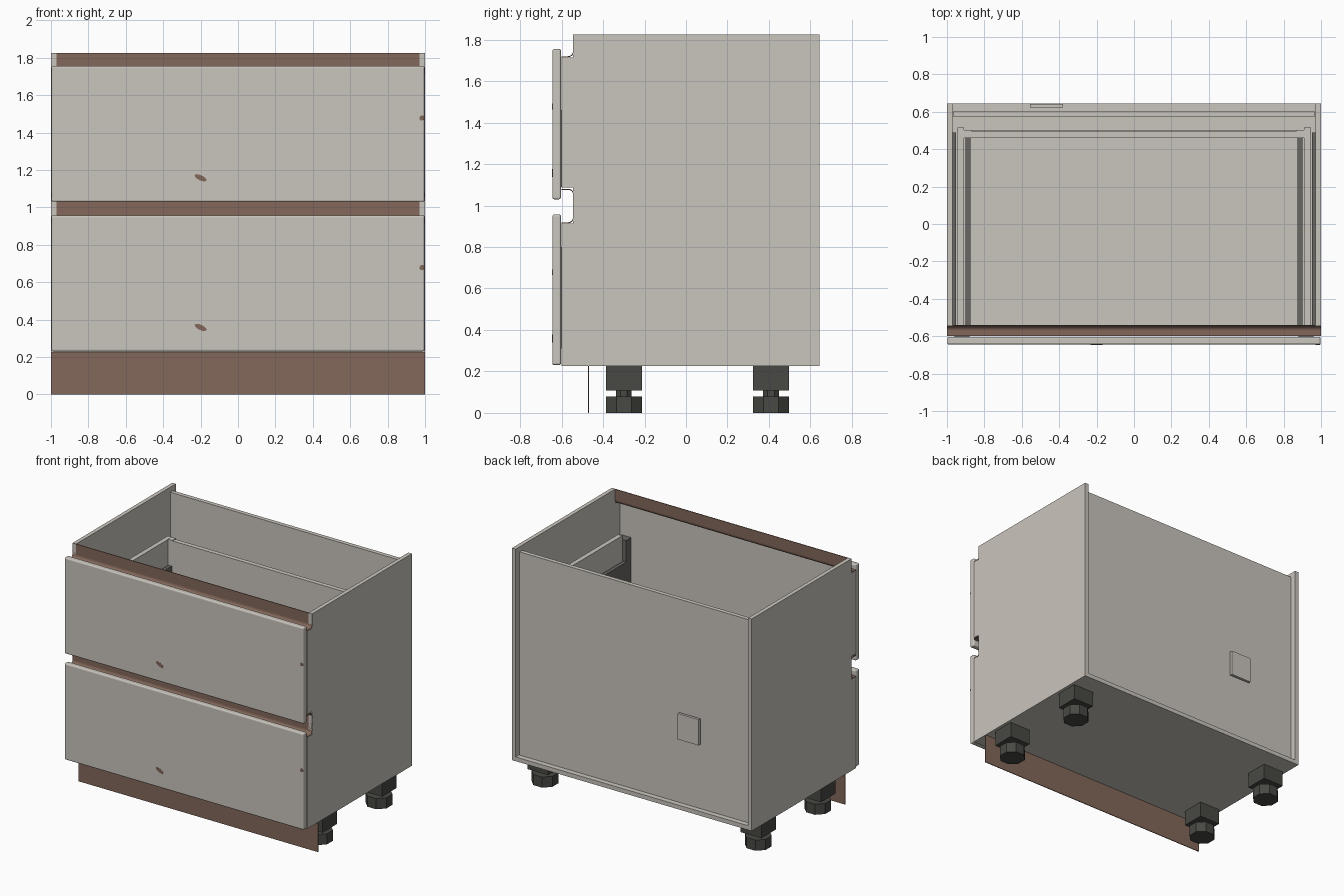
import bpy, bmesh, math
from mathutils import Matrix

if "Cube" in bpy.data.objects:
    bpy.data.objects.remove(bpy.data.objects["Cube"])


def material(name, rgb):
    m = bpy.data.materials.new(name)
    m.diffuse_color = (*rgb, 1)
    m.use_nodes = True
    m.node_tree.nodes["Principled BSDF"].inputs["Base Color"].default_value = m.diffuse_color
    return m


BOARD = material("pale_board", (0.59, 0.56, 0.51))
BROWN = material("brown_trim", (0.227, 0.136, 0.102))
DARK = material("dark_plastic", (0.065, 0.065, 0.058))
METAL = material("grey_metal", (0.14, 0.135, 0.125))


def finish(name, bm, mat):
    bmesh.ops.recalc_face_normals(bm, faces=bm.faces)
    me = bpy.data.meshes.new(name)
    bm.to_mesh(me)
    bm.free()
    me.materials.append(mat)
    ob = bpy.data.objects.new(name, me)
    bpy.context.collection.objects.link(ob)
    return ob


def box(name, x, y, z, mat, bevel=0):
    bm = bmesh.new()
    size = [b - a for a, b in (x, y, z)]
    mid = [(a + b) / 2 for a, b in (x, y, z)]
    bmesh.ops.create_cube(bm, size=1, matrix=Matrix.Translation(mid) @ Matrix.Diagonal((*size, 1)))
    ob = finish(name, bm, mat)
    if bevel:
        mod = ob.modifiers.new("rounded_edges", 'BEVEL')
        mod.width, mod.segments = bevel, 3
    return ob


def extrude_x(name, profile, x0, x1, mat):
    """Extrude a closed (y, z) outline from x0 to x1."""
    bm = bmesh.new()
    f = bm.faces.new([bm.verts.new((x0, y, z)) for y, z in profile])
    out = bmesh.ops.extrude_face_region(bm, geom=[f])
    verts = [v for v in out["geom"] if isinstance(v, bmesh.types.BMVert)]
    bmesh.ops.translate(bm, vec=(x1 - x0, 0, 0), verts=verts)
    return finish(name, bm, mat)


def prism(name, centre, radius, z0, z1, sides, mat):
    """Upright prism with flats facing the axes; radius is to the flats."""
    bm = bmesh.new()
    r = radius / math.cos(math.pi / sides)
    mx = Matrix.Translation((*centre, (z0 + z1) / 2)) @ Matrix.Rotation(math.pi / sides, 4, 'Z')
    bmesh.ops.create_cone(bm, cap_ends=True, segments=sides, radius1=r, radius2=r,
                          depth=z1 - z0, matrix=mx)
    return finish(name, bm, mat)


def arc(cy, cz, r, a0, a1, n=6):
    return [(cy + r * math.cos(math.radians(a0 + (a1 - a0) * i / n)),
             cz + r * math.sin(math.radians(a0 + (a1 - a0) * i / n))) for i in range(n + 1)]


# Carcass: notched side panels, bottom and recessed back
side = [(-0.6, 0.225), (0.645, 0.225), (0.645, 1.825), (-0.545, 1.825), (-0.545, 1.715),
        (-0.6, 1.715), (-0.6, 1.088), (-0.545, 1.088), (-0.545, 0.914), (-0.6, 0.914)]
for s, label in ((-1, "left"), (1, "right")):
    extrude_x(f"{label}_side_panel", side, s * 0.97, s, BOARD)
box("bottom_panel", (-0.97, 0.97), (-0.6, 0.645), (0.225, 0.257), BOARD)
box("back_panel", (-0.965, 0.965), (0.573, 0.605), (0.257, 1.79), BOARD)
box("back_plate", (-0.555, -0.38), (0.622, 0.642), (0.75, 0.945), BOARD)

# Recessed grip channels: J profile at the top, C profile between the drawers
T = 0.005
top_j = ([(-0.545, 1.825)] + arc(-0.57, 1.745, 0.025, 0, -90) + [(-0.6, 1.72), (-0.6, 1.72 - T)]
         + arc(-0.57, 1.745, 0.025 + T, -90, 0) + [(-0.545 + T, 1.825)])
extrude_x("top_grip_channel", top_j, -1, 1, BROWN)
mid_c = ([(-0.6, 1.075)] + arc(-0.565, 1.055, 0.02, 90, 0) + arc(-0.57, 0.944, 0.025, 0, -90)
         + [(-0.6, 0.919), (-0.6, 0.919 - T)] + arc(-0.57, 0.944, 0.025 + T, -90, 0)
         + arc(-0.565, 1.055, 0.02 + T, 0, 90) + [(-0.6, 1.075 + T)])
extrude_x("middle_grip_channel", mid_c, -1, 1, BROWN)

# Drawers: front, box, runners, front brackets and small brown marks
for label, f0, f1, b0, b1, k0, k1 in (("lower", 0.23, 0.957, 0.30, 0.72, 0.31, 0.80),
                                      ("upper", 1.03, 1.755, 1.10, 1.49, 1.09, 1.46)):
    box(f"{label}_drawer_front", (-0.998, 0.998), (-0.645, -0.603), (f0, f1), BOARD, 0.01)
    box(f"{label}_drawer_floor", (-0.91, 0.91), (-0.54, 0.5), (b0, b0 + 0.03), BOARD)
    box(f"{label}_drawer_back", (-0.87, 0.87), (0.463, 0.498), (b0 + 0.03, b1), BOARD)
    for s, hand in ((-1, "left"), (1, "right")):
        def span(a, b):
            return tuple(sorted((s * a, s * b)))
        box(f"{label}_drawer_{hand}_side", span(0.91, 0.945), (-0.54, 0.515), (b0, b1), BOARD)
        box(f"{label}_drawer_{hand}_rail", span(0.875, 0.902), (-0.54, 0.463),
            (b0 + 0.03, b0 + 0.2), METAL)
        box(f"{label}_drawer_{hand}_back_bracket", span(0.87, 0.908), (0.46, 0.503),
            (b0 + 0.03, b1 + 0.005), BOARD)
        box(f"{label}_{hand}_runner", span(0.952, 0.97), (-0.54, 0.49),
            (b0 + 0.02, b0 + 0.11), METAL)
        box(f"{label}_{hand}_front_bracket", span(0.88, 0.96), (-0.604, -0.54), (k0, k1), METAL)
    for n, (x, z, w) in enumerate(((-0.2, f0 + 0.128, 0.035), (0.983, f0 + 0.448, 0.013))):
        bm = bmesh.new()
        mx = (Matrix.Translation((x, -0.6455, z)) @ Matrix.Rotation(math.radians(25), 4, 'Y')
              @ Matrix.Diagonal((w, 1, 0.014, 1)) @ Matrix.Rotation(math.pi / 2, 4, 'X'))
        bmesh.ops.create_cone(bm, cap_ends=True, segments=12, radius1=1, radius2=1,
                              depth=0.002, matrix=mx)
        finish(f"{label}_front_mark_{n + 1}", bm, BROWN)

# Plinth board
box("plinth_board", (-1, 1), (-0.473, -0.467), (0, 0.225), BROWN)

# Adjustable feet
for x in (-0.89, 0.89):
    for y in (-0.30, 0.41):
        tag = f"{'front' if y < 0 else 'back'}_{'left' if x < 0 else 'right'}"
        prism(f"{tag}_foot_block", (x, y), 0.087, 0.108, 0.225, 4, DARK)
        prism(f"{tag}_foot_neck", (x, y), 0.038, 0.075, 0.11, 8, DARK)
        prism(f"{tag}_foot_pad", (x, y), 0.087, 0, 0.08, 8, DARK)
